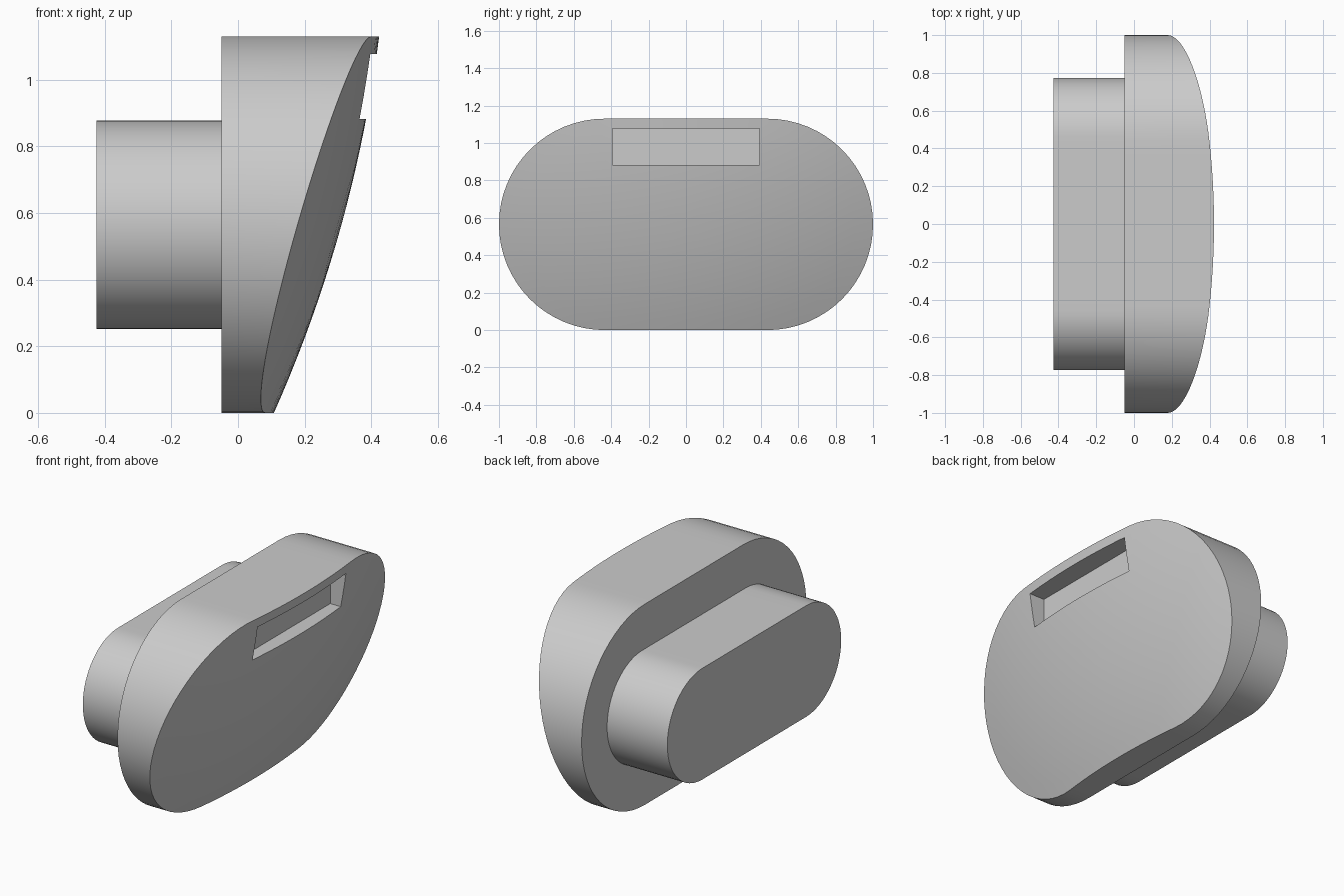
import bpy, bmesh, math
from mathutils import Vector

cube = bpy.data.objects.get("Cube")
if cube:
    bpy.data.objects.remove(cube)

MID_Z = 0.565
DOME_R, DOME_X, DOME_Z = 4.0, -3.545, 1.63   # large sphere that shapes the slanted face

grey = bpy.data.materials.new("plain_grey")
grey.use_nodes = True
colour = (0.6, 0.6, 0.6, 1)
grey.diffuse_color = colour
grey.node_tree.nodes["Principled BSDF"].inputs["Base Color"].default_value = colour


def stadium(radius, half_straight, arc=32, straight=12):
    """Outline in y and height, counter-clockwise, centred on zero."""
    pts = []
    for side in (1, -1):
        for i in range(arc):
            a = -math.pi / 2 + math.pi * i / arc
            pts.append((side * (half_straight + radius * math.cos(a)), side * radius * math.sin(a)))
        for i in range(straight):
            pts.append((side * half_straight * (1 - 2 * i / straight), side * radius))
    return pts


def dome_x(y, z):
    return DOME_X + math.sqrt(DOME_R ** 2 - y ** 2 - (z - DOME_Z) ** 2)


def pill(name, radius, half_straight, back, front, rings=1):
    """Stadium block along x; front(y, z) gives the x of its front face."""
    bm = bmesh.new()
    outline = stadium(radius, half_straight)

    def ring(s, depth):
        return [bm.verts.new((depth(y * s, MID_Z + z * s), y * s, MID_Z + z * s)) for y, z in outline]

    loops = [ring(1, lambda y, z: back)]
    bm.faces.new(loops[0])
    loops += [ring(1 - i / rings, front) for i in range(rings)]
    n = len(outline)
    for a, b in zip(loops, loops[1:]):
        for i in range(n):
            j = (i + 1) % n
            bm.faces.new((a[i], a[j], b[j], b[i]))
    if rings == 1:
        bm.faces.new(loops[-1])
    else:
        tip = bm.verts.new((front(0, MID_Z), 0, MID_Z))
        for i in range(n):
            bm.faces.new((loops[-1][i], loops[-1][(i + 1) % n], tip))
    bmesh.ops.recalc_face_normals(bm, faces=bm.faces)
    mesh = bpy.data.meshes.new(name)
    bm.to_mesh(mesh)
    bm.free()
    mesh.materials.append(grey)
    obj = bpy.data.objects.new(name, mesh)
    bpy.context.collection.objects.link(obj)
    return obj


def smooth(obj):
    bpy.ops.object.select_all(action='DESELECT')
    obj.select_set(True)
    bpy.context.view_layer.objects.active = obj
    bpy.ops.object.shade_smooth_by_angle(angle=math.radians(30))


# Main body with the domed, slanted face
body = pill("domed_body", MID_Z, 0.435, -0.05, dome_x, rings=10)

# Rectangular slot near the top of the face
bpy.ops.mesh.primitive_cube_add(size=1, location=(0.5, 0, 0.98))
cutter = bpy.context.object
cutter.name = "slot_cutter"
cutter.scale = (0.4, 0.785, 0.195)
bpy.ops.object.transform_apply(location=False, rotation=False, scale=True)
cutter.data.materials.append(grey)

bpy.context.view_layer.objects.active = body
cut = body.modifiers.new("slot", 'BOOLEAN')
cut.operation = 'DIFFERENCE'
cut.solver = 'EXACT'
cut.object = cutter
bpy.ops.object.modifier_apply(modifier=cut.name)
bpy.data.objects.remove(cutter)
smooth(body)

# Smaller mounting stem on the back
stem = pill("mounting_stem", 0.313, 0.46, -0.425, lambda y, z: -0.05)
smooth(stem)
